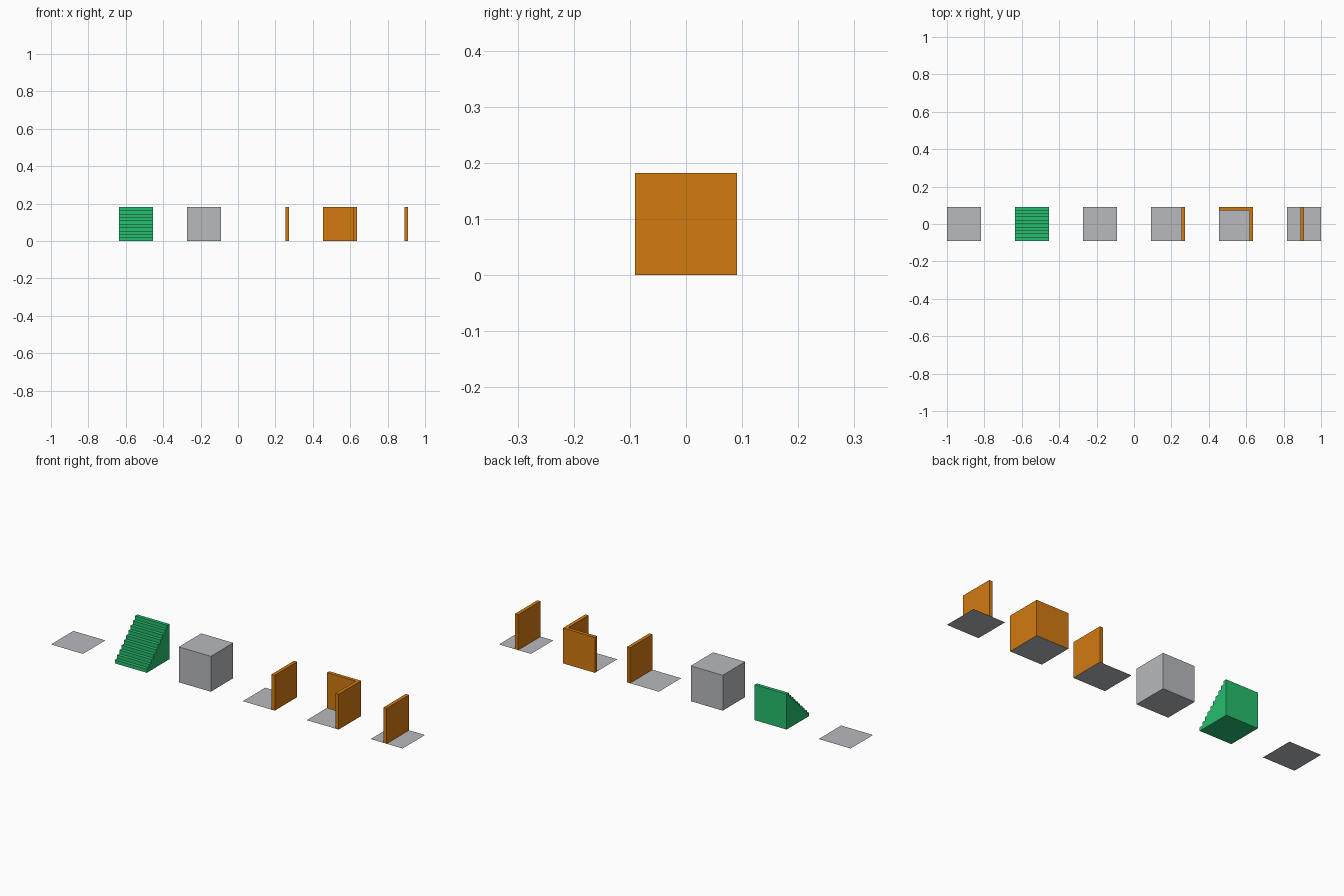
import bpy, bmesh

if "Cube" in bpy.data.objects:
    bpy.data.objects.remove(bpy.data.objects["Cube"])

T = 2 / 11          # tile size; tiles sit two pitches apart
H = T / 2
W = T / 10          # wall thickness and step size
STEPS = 10
centres = [-1 + H + i * 2 * T for i in range(6)]


def material(name, rgb):
    m = bpy.data.materials.new(name)
    lin = [(c / 255 / 12.92) if c < 11 else ((c / 255 + 0.055) / 1.055) ** 2.4 for c in rgb]
    m.diffuse_color = (*lin, 1)
    m.use_nodes = True
    m.node_tree.nodes["Principled BSDF"].inputs["Base Color"].default_value = m.diffuse_color
    return m


grey = material("light grey", (184, 186, 189))
green = material("green", (38, 190, 110))
orange = material("orange", (210, 122, 16))


def finish(name, bm, mat):
    me = bpy.data.meshes.new(name)
    bm.to_mesh(me)
    bm.free()
    me.materials.append(mat)
    ob = bpy.data.objects.new(name, me)
    bpy.context.collection.objects.link(ob)
    return ob


def extrude(name, outline, vec, mat, open_base=False):
    """Extrude a flat outline along vec into a solid."""
    bm = bmesh.new()
    face = bm.faces.new([bm.verts.new(p) for p in outline])
    ext = bmesh.ops.extrude_face_region(bm, geom=[face], use_keep_orig=True)
    moved = [v for v in ext["geom"] if isinstance(v, bmesh.types.BMVert)]
    bmesh.ops.translate(bm, verts=moved, vec=vec)
    bmesh.ops.recalc_face_normals(bm, faces=bm.faces[:])
    if open_base:   # the floor plate already closes the underside
        base = [f for f in bm.faces if all(abs(v.co.z) < 1e-6 for v in f.verts)]
        bmesh.ops.delete(bm, geom=base, context='FACES_ONLY')
    return finish(name, bm, mat)


def rect(x0, x1, y0, y1):
    return [(x0, y0, 0), (x1, y0, 0), (x1, y1, 0), (x0, y1, 0)]


def floor(name, cx):
    bm = bmesh.new()
    bm.faces.new([bm.verts.new(p) for p in rect(cx - H, cx + H, -H, H)])
    return finish(name, bm, grey)


# Floor plates
for label, i in (("plain", 0), ("side_wall", 3), ("corner_wall", 4), ("middle_wall", 5)):
    floor(label + "_floor", centres[i])

# Staircase rising to the back
x = centres[1] - H
profile = [(x, H, 0), (x, -H, 0)]
for k in range(STEPS):
    y, z = -H + k * W, (k + 1) * W
    profile += [(x, y, z), (x, y + W, z)]
extrude("staircase", profile, (T, 0, 0), green)

# Solid block
c = centres[2]
extrude("solid_block", rect(c - H, c + H, -H, H), (0, 0, T), grey)

# Single wall on the right edge
c = centres[3]
extrude("side_wall", rect(c + H - W, c + H, -H, H), (0, 0, T), orange, True)

# Corner wall: right and back edges in one L-shape
c = centres[4]
ell = [(c + H - W, -H, 0), (c + H, -H, 0), (c + H, H, 0), (c - H, H, 0),
       (c - H, H - W, 0), (c + H - W, H - W, 0)]
extrude("corner_wall", ell, (0, 0, T), orange, True)

# Wall standing just left of the tile centre line
c = centres[5]
extrude("middle_wall", rect(c - W, c, -H, H), (0, 0, T), orange, True)
